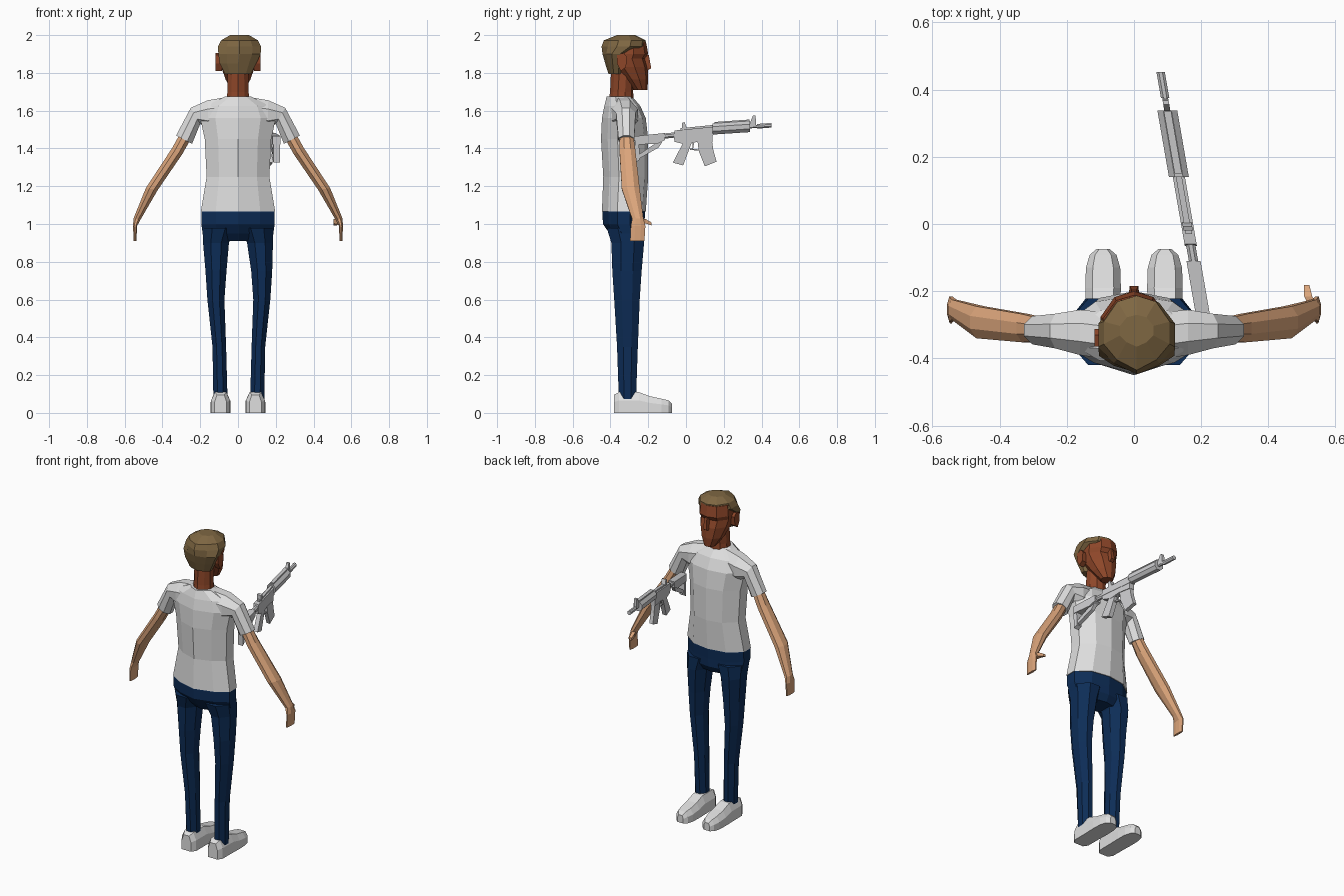
import bpy, bmesh, math
from mathutils import Vector


def material(name, rgb):
    m = bpy.data.materials.new(name)
    m.diffuse_color = (*rgb, 1)
    return m


WHITE = material("white cloth", (0.74, 0.74, 0.74))
GREY = material("light grey metal", (0.60, 0.60, 0.61))
NAVY = material("navy denim", (0.004, 0.026, 0.095))
TAN = material("tan skin", (0.72, 0.38, 0.20))
BROWN = material("brown skin", (0.27, 0.062, 0.022))
HAIR = material("dark blond hair", (0.21, 0.135, 0.055))


def loft(name, rings, mat):
    """Bridge rings of equal point count and cap both ends."""
    bm = bmesh.new()
    loops = [[bm.verts.new(p) for p in r] for r in rings]
    n = len(loops[0])
    for a, b in zip(loops, loops[1:]):
        for i in range(n):
            j = (i + 1) % n
            bm.faces.new((a[i], a[j], b[j], b[i]))
    bm.faces.new(loops[0])
    bm.faces.new(loops[-1])
    bmesh.ops.recalc_face_normals(bm, faces=bm.faces)
    me = bpy.data.meshes.new(name)
    bm.to_mesh(me)
    bm.free()
    ob = bpy.data.objects.new(name, me)
    bpy.context.collection.objects.link(ob)
    me.materials.append(mat)
    return ob


def body_ring(z, hw, yb, yf, bevel=0.2):
    """Ten-sided horizontal section with a centre line front and back."""
    d = yf - yb
    half = [(0, yf), (0.58 * hw, yf - 0.08 * d), (hw, yf - (bevel + 0.15) * d),
            (hw, yb + (bevel + 0.15) * d), (0.6 * hw, yb + 0.14 * d), (0, yb)]
    pts = half + [(-x, y) for x, y in half[4:0:-1]]
    return [(x, y, z) for x, y in pts]


def limb_ring(outer, inner, y0, y1, s):
    """Eight-sided section spanning outer to inner (x, z) points and y0 to y1."""
    ring = []
    for u, v in [(0, .3), (.3, 0), (.7, 0), (1, .3), (1, .7), (.7, 1), (.3, 1), (0, .7)]:
        ring.append((s * (outer[0] + (inner[0] - outer[0]) * u), y0 + (y1 - y0) * v,
                     outer[1] + (inner[1] - outer[1]) * u))
    return ring


# Shirt body
loft("shirt_body", [body_ring(*r) for r in [
    (1.065, .197, -.445, -.213), (1.25, .166, -.438, -.20), (1.45, .176, -.45, -.20),
    (1.56, .20, -.445, -.213), (1.625, .17, -.432, -.242), (1.675, .07, -.42, -.285)]], WHITE)

# Trouser hips
loft("trouser_hips", [body_ring(*r) for r in [
    (1.10, .185, -.435, -.222), (1.06, .194, -.442, -.217), (1.0, .194, -.44, -.22),
    (.95, .187, -.405, -.222), (.91, .10, -.37, -.245)]], NAVY)

for s, side in ((-1, "left"), (1, "right")):
    # Trouser leg
    shift = 0.006 if s > 0 else -0.003
    legs = [(.98, .015, .188, -.42, -.222), (.9, .048, .185, -.395, -.222),
            (.75, .064, .175, -.39, -.235), (.6, .075, .165, -.38, -.245),
            (.35, .066, .138, -.365, -.255), (.06, .058, .133, -.355, -.265)]
    loft(side + "_trouser_leg", [
        limb_ring((x1 + shift * (z < .8), z), (x0 + shift * (z < .8), z), yb, yf, s)
        for z, x0, x1, yb, yf in legs], NAVY)

    # Shoe, lofted heel to toe
    rings = []
    for y, hw, h in [(-.382, .032, .095), (-.355, .05, .11), (-.25, .051, .11),
                     (-.19, .053, .088), (-.13, .051, .075), (-.092, .04, .066),
                     (-.075, .02, .048)]:
        rings.append([(s * .092 + a * hw, y, b * h) for a, b in
                      [(-1, 0), (-1, .6), (-.6, 1), (.6, 1), (1, .6), (1, 0)]])
    loft(side + "_shoe", rings, WHITE)

    # Sleeve
    loft(side + "_sleeve", [limb_ring(*r, s) for r in [
        ((.06, 1.672), (.08, 1.50), -.405, -.265), ((.16, 1.655), (.16, 1.50), -.39, -.255),
        ((.25, 1.615), (.20, 1.53), -.37, -.267), ((.328, 1.468), (.243, 1.425), -.358, -.274)]], WHITE)

    # Arm and hand
    loft(side + "_arm", [limb_ring(*r, s) for r in [
        ((.30, 1.49), (.25, 1.45), -.35, -.28), ((.35, 1.40), (.295, 1.37), -.352, -.268),
        ((.488, 1.19), (.425, 1.18), -.34, -.245), ((.553, 1.03), (.518, 1.02), -.285, -.225),
        ((.556, .99), (.534, .99), -.292, -.215), ((.552, .91), (.538, .91), -.296, -.22)]], TAN)

    # Ear
    loft(side + "_ear", [[(s * x, y, z) for y, z in
                          [(-.345, 1.81), (-.318, 1.83), (-.312, 1.885), (-.33, 1.905),
                           (-.365, 1.895), (-.365, 1.85)]] for x in (.085, .118)], BROWN)

# Thumb on the right hand only
loft("right_thumb", [[(x + a * w, y, z + b * w) for a, b in [(-1, -1), (1, -1), (1, 1), (-1, 1)]]
                     for x, y, z, w in [(.537, -.25, 1.01, .014), (.518, -.215, 1.015, .012),
                                        (.514, -.182, 1.0, .008)]], TAN)

# Neck and head
loft("neck", [body_ring(*r) for r in [
    (1.64, .062, -.41, -.275), (1.70, .056, -.402, -.28), (1.85, .054, -.395, -.27)]], BROWN)
loft("head", [body_ring(*r) for r in [
    (1.71, .034, -.28, -.205), (1.765, .066, -.335, -.20), (1.83, .088, -.40, -.202),
    (1.875, .096, -.415, -.216), (1.90, .10, -.42, -.20), (1.965, .092, -.41, -.212)]], BROWN)

# Nose: narrow wedge
loft("nose", [[(-w, -.23, z), (w, -.23, z), (w * .7, y, z), (-w * .7, y, z)] for w, y, z in
              [(.017, -.20, 1.815), (.018, -.184, 1.825), (.010, -.197, 1.895)]], BROWN)

# Hair cap: low at the nape, rising to a hairline above the brow
loft("hair", [[(x + .008 * (z > 1.85), y, z) for x, y, z in body_ring(*r)] for r in [
    (1.795, .07, -.41, -.33), (1.85, .097, -.428, -.315), (1.90, .112, -.442, -.30),
    (1.94, .114, -.447, -.215), (1.972, .098, -.435, -.213), (2.0, .05, -.365, -.27)]], HAIR)


# Rifle, drawn in side profile and yawed by a shear across its length
def gun_x(y):
    return .204 - .174 * (y + .265)


def plate(name, pts, t):
    return loft(name, [[(gun_x(y) + k * t, y, z) for y, z in pts] for k in (-1, 1)], GREY)


def tube(name, y0, z0, y1, z1, r, n=8):
    rings = []
    for y, z in ((y0, z0), (y1, z1)):
        rings.append([(gun_x(y) + r * math.cos((i + .5) * math.tau / n), y,
                       z + r * math.sin((i + .5) * math.tau / n)) for i in range(n)])
    return loft(name, rings, GREY)


tube("buffer_tube", -.26, 1.452, -.05, 1.472, .015)
plate("stock_body", [(-.268, 1.465), (-.11, 1.482), (-.11, 1.445), (-.15, 1.425), (-.268, 1.42)], .021)
plate("stock_butt", [(-.272, 1.465), (-.25, 1.465), (-.245, 1.34), (-.268, 1.325)], .017)
plate("stock_strut", [(-.255, 1.365), (-.15, 1.435), (-.125, 1.435), (-.145, 1.405), (-.25, 1.345)], .012)
plate("lower_receiver", [(-.065, 1.465), (.14, 1.48), (.14, 1.435), (.06, 1.435), (.0, 1.42), (-.06, 1.435)], .016)
plate("upper_receiver", [(-.065, 1.46), (-.06, 1.495), (.145, 1.515), (.145, 1.47)], .018)
plate("top_rail", [(-.03, 1.495), (-.03, 1.507), (.15, 1.525), (.15, 1.51)], .009)
plate("rear_sight", [(-.02, 1.50), (-.02, 1.535), (-.008, 1.54), (.005, 1.505)], .014)
plate("pistol_grip", [(-.015, 1.43), (.028, 1.425), (-.015, 1.31), (-.07, 1.325)], .014)
plate("magazine", [(.06, 1.445), (.137, 1.445), (.145, 1.39), (.162, 1.33), (.10, 1.305), (.068, 1.385)], .012)
# Trigger guard and trigger
plate("trigger_guard", [(.02, 1.40), (.065, 1.395), (.065, 1.388), (.02, 1.393)], .007)
plate("trigger", [(.035, 1.43), (.043, 1.43), (.038, 1.40), (.033, 1.40)], .004)
# Handguard, barrel and front sight
tube("handguard", .14, 1.503, .338, 1.516, .032)
plate("handguard_rail", [(.15, 1.525), (.15, 1.54), (.335, 1.553), (.335, 1.535)], .011)
tube("barrel", .33, 1.514, .39, 1.518, .009)
tube("muzzle", .375, 1.517, .452, 1.523, .0135)
plate("front_sight", [(.338, 1.51), (.338, 1.535), (.355, 1.575), (.368, 1.575), (.372, 1.52)], .009)
